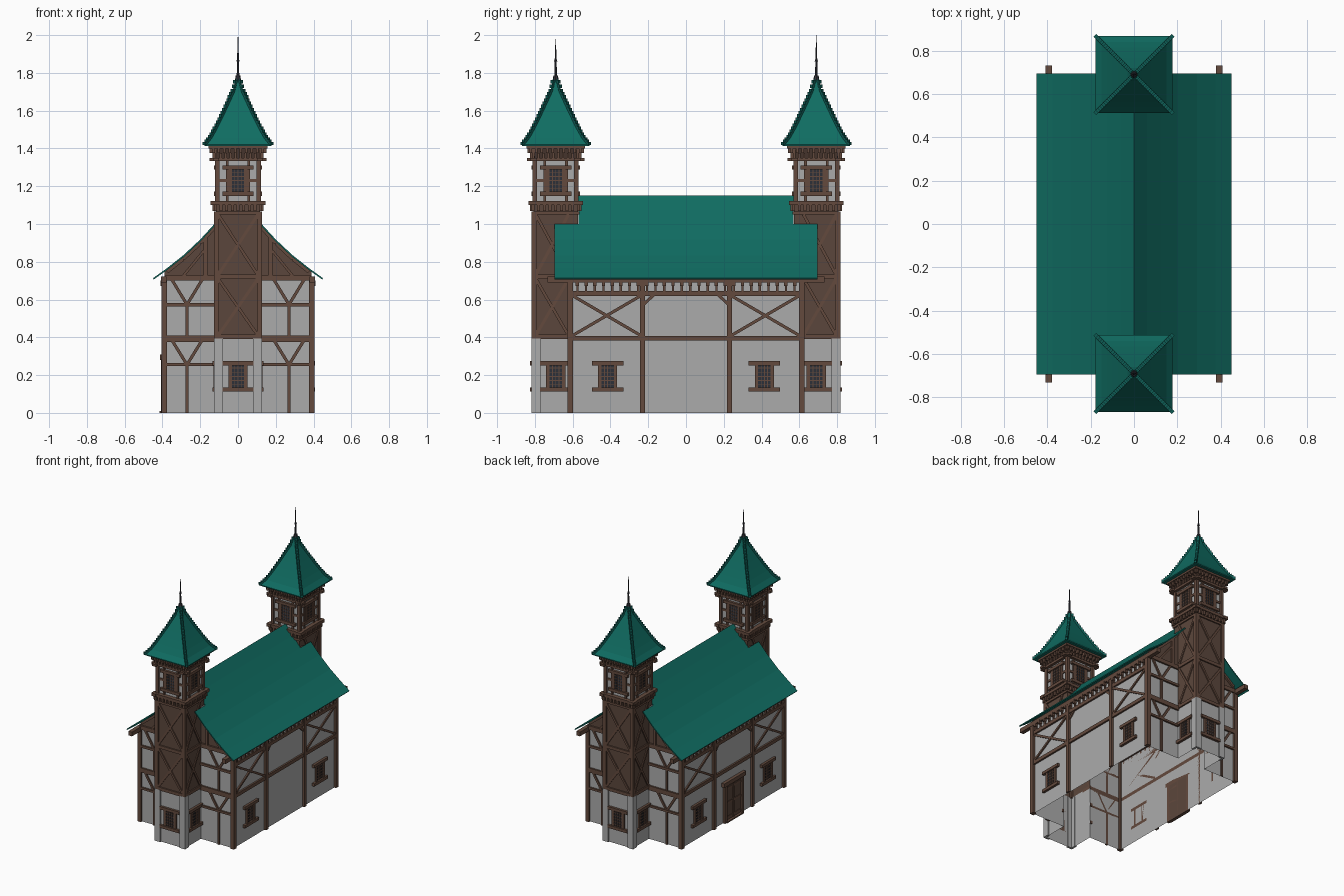
import bpy, bmesh, math
from mathutils import Matrix, Vector

if "Cube" in bpy.data.objects:
    bpy.data.objects.remove(bpy.data.objects["Cube"])

def mat(name, c):
    m = bpy.data.materials.new(name)
    m.diffuse_color = (*c, 1)
    m.use_nodes = True
    m.node_tree.nodes["Principled BSDF"].inputs["Base Color"].default_value = m.diffuse_color
    return m

PLASTER = mat("grey_plaster", (0.41, 0.41, 0.41))
TIMBER = mat("brown_timber", (0.125, 0.068, 0.047))
PANEL = mat("brown_boards", (0.105, 0.062, 0.045))
TEAL = mat("teal_roof", (0.005, 0.152, 0.122))
HIP = mat("dark_teal_tiles", (0.004, 0.105, 0.088))
GLASS = mat("dark_glass", (0.025, 0.03, 0.04))
METAL = mat("dark_metal", (0.035, 0.035, 0.045))

parts = {}
def bm_of(name, m):
    if name not in parts:
        parts[name] = (bmesh.new(), m)
    return parts[name][0]

def T(x, y, z): return Matrix.Translation((x, y, z))
def R(deg, ax='Z'): return Matrix.Rotation(math.radians(deg), 4, ax)

# wall frame: u runs right along the wall, v points outward, z up
def box(name, m, F, u0, u1, v0, v1, z0, z1):
    S = Matrix.Diagonal((u1 - u0, v1 - v0, z1 - z0, 1))
    bmesh.ops.create_cube(bm_of(name, m), size=1,
                          matrix=F @ T((u0 + u1) / 2, -(v0 + v1) / 2, (z0 + z1) / 2) @ S)

def bar(name, m, F, p, q, w, v0, v1):
    du, dz = q[0] - p[0], q[1] - p[1]
    M = F @ T((p[0] + q[0]) / 2, -(v0 + v1) / 2, (p[1] + q[1]) / 2)
    M = M @ Matrix.Rotation(-math.atan2(dz, du), 4, 'Y')
    bmesh.ops.create_cube(bm_of(name, m), size=1,
                          matrix=M @ Matrix.Diagonal((math.hypot(du, dz), v1 - v0, w, 1)))

def poly(name, m, F, pts):
    bm = bm_of(name, m)
    bm.faces.new([bm.verts.new(F @ Vector((u, 0, z))) for u, z in pts])

def rect(name, m, F, u0, u1, z0, z1):
    poly(name, m, F, [(u0, z0), (u1, z0), (u1, z1), (u0, z1)])

def loft(name, m, F, rings):
    # stack of square rings given as (half width, height)
    bm = bm_of(name, m)
    vs = [[bm.verts.new(F @ Vector((a * h, b * h, z)))
           for a, b in ((-1, -1), (1, -1), (1, 1), (-1, 1))] for h, z in rings]
    for lo, hi in zip(vs, vs[1:]):
        for i in range(4):
            j = (i + 1) % 4
            bm.faces.new((lo[i], lo[j], hi[j], hi[i]))

def window(F, u, z):
    box("window_glass", GLASS, F, u - .036, u + .036, .001, .005, z - .062, z + .062)
    for s in (-1, 1):
        c = u + s * .042
        box("window_frames", TIMBER, F, c - .009, c + .009, 0, .012, z - .08, z + .08)
        box("window_frames", TIMBER, F, u - .083, u + .083, 0, .018, z + s * .07 - .011, z + s * .07 + .011)
    for i in (-1, 0, 1):
        box("window_lattice", TIMBER, F, u + i * .017 - .002, u + i * .017 + .002, .004, .009, z - .06, z + .06)
    for i in range(-2, 3):
        box("window_lattice", TIMBER, F, u - .035, u + .035, .004, .009, z + i * .022 - .002, z + i * .022 + .002)

# main roof profile (x, z)
ROOF = [(0, 1.15), (.06, 1.075), (.125, 1.0), (.2, .918), (.29, .834), (.375, .767), (.45, .713)]
SPIRE = [(.178, 1.42), (.15, 1.455), (.125, 1.5), (.1, 1.55), (.076, 1.6), (.053, 1.65), (.03, 1.7), (.011, 1.77)]
roof = bm_of("main_roof", TEAL)
for s in (-1, 1):
    for (xa, za), (xb, zb) in zip(ROOF, ROOF[1:]):
        y = .57 if xb < .13 else .695   # roof stops at the towers near the ridge
        p = [(s * xb, -y, zb), (s * xb, y, zb), (s * xa, y, za), (s * xa, -y, za)]
        roof.faces.new([roof.verts.new(c) for c in (p if s > 0 else p[::-1])])

for end in (0, 1):
    E = R(180 * end)
    # long side wall
    F = E @ R(90) @ T(0, -.39, 0)
    door = end == 1
    rect("side_walls", PLASTER, F, -.612, .612, 0, .74)
    for u in (-.61, -.23, .23, .61):
        box("side_timbers", TIMBER, F, u - .013, u + .013, 0, .016, 0, .71)
    for z in (.395, .632):
        box("side_timbers", TIMBER, F, -.61, .61, 0, .013, z - .013, z + .013)
    box("wall_plates", TIMBER, F, -.732, .732, -.012, .018, .69, .722)
    for s in (-1, 1):
        bar("side_braces", TIMBER, F, (s * .24, .41), (s * .6, .62), .016, 0, .009)
        bar("side_braces", TIMBER, F, (s * .24, .62), (s * .6, .41), .016, 0, .010)
        bar("side_braces", TIMBER, F, (s * .235, .565), (s * .165, .63), .016, 0, .009)
        window(F, s * .415, .193)
    for i in range(26):
        u = -.575 + i * .046
        box("eave_brackets", TIMBER, F, u - .009, u + .009, 0, .02, .672, .7)
        box("eave_brackets", TIMBER, F, u - .006, u + .006, 0, .01, .645, .675)
    if door:
        box("door_leaves", PANEL, F, -.09, .09, 0, .006, 0, .28)
        box("door_frame", TIMBER, F, -.13, .13, 0, .024, .28, .31)
        for c in (-.1, .1):
            box("door_frame", TIMBER, F, c - .014, c + .014, 0, .018, 0, .28)
        box("door_frame", TIMBER, F, -.006, .006, 0, .012, 0, .28)
        for s in (-1, 1):
            for z in (.03, .14, .25):
                box("door_rails", TIMBER, F, s * .048 - .038, s * .048 + .038, 0, .01, z - .009, z + .009)
        box("door_step", TIMBER, F, -.1, .1, 0, .025, 0, .01)

    # gable end, mirrored either side of the tower
    G = E @ T(0, -.612, 0)
    for s in (-1, 1):
        M = G @ Matrix.Diagonal((s, 1, 1, 1))
        rect("gable_walls", PLASTER, M, .117, .39, 0, .71)
        poly("gable_boards", PANEL, M, [(.117, .71), (.39, .71), (.39, .752), (.29, .83),
                                        (.2, .912), (.117, 1.0)])
        box("gable_timbers", TIMBER, M, .376, .406, -.012, .016, 0, .72)
        for z, h in ((.393, .017), (.255, .008), (.573, .009), (.715, .015)):
            box("gable_timbers", TIMBER, M, .12, .39, 0, .013, z - h, z + h)
        for za, zb, zc in ((0, .255, .385), (.41, .573, .705)):
            box("gable_timbers", TIMBER, M, .262, .278, 0, .01, za, zb)
            for u in (.19, .35):
                bar("gable_timbers", TIMBER, M, (.27, zb), (u, zc), .016, 0, .01)
        box("gable_timbers", TIMBER, M, .162, .182, 0, .012, .72, .93)
        for a, b in zip(ROOF[2:5], ROOF[3:6]):
            bar("gable_timbers", TIMBER, M, (a[0], a[1] - .02), (b[0], b[1] - .02), .018, 0, .014)
        bar("gable_timbers", TIMBER, M, (.18, .86), (.29, .725), .014, 0, .009)

    # tower
    C = E @ T(0, -.69, 0)
    for k in range(4):
        W = C @ R(90 * k)
        F = W @ T(0, -.117, 0)
        a, b = {0: (-.117, .117), 1: (-.117, .08), 2: (-.117, .117), 3: (-.08, .117)}[k]
        if k != 2:
            rect("tower_base", PLASTER, F, a, b, 0, .4)
            rect("tower_boards", PANEL, F, a, b, .4, 1.0)
            if k != 3:
                box("tower_corners", PLASTER, F, -.128, -.08, -.005, .011, 0, .395)
            if k != 1:
                box("tower_corners", PLASTER, F, .08, .128, -.005, .011, 0, .395)
            window(F, 0, .193)
            for z in (.402, .72):
                box("tower_beams", TIMBER, F, a, b, 0, .01, z - .012, z + .012)
            for z0, z1 in ((.41, .71), (.73, 1.05)):
                bar("tower_braces", TIMBER, F, (a + .012, z0), (b - .012, z1), .016, 0, .007)
                bar("tower_braces", TIMBER, F, (a + .012, z1), (b - .012, z0), .016, 0, .008)
            if k != 3:
                box("tower_beams", TIMBER, F, -.127, -.1, -.015, .01, .39, 1.06)
            if k != 1:
                box("tower_beams", TIMBER, F, .1, .127, -.015, .01, .39, 1.06)
        rect("tower_boards", PANEL, F, -.117, .117, 1.0, 1.1)
        # bracketed band
        box("tower_band", TIMBER, F, -.145, .145, -.01, .024, 1.1, 1.122)
        box("tower_band", TIMBER, F, -.127, .127, -.01, .01, 1.05, 1.066)
        for i in range(9):
            u = -.12 + i * .03
            box("band_brackets", TIMBER, F, u - .008, u + .008, 0, .019, 1.07, 1.1)
        # upper chamber
        U = W @ T(0, -.11, 0)
        rect("tower_chamber", PLASTER, U, -.11, .11, 1.11, 1.36)
        box("chamber_timbers", TIMBER, U, -.122, -.098, -.012, .012, 1.12, 1.345)
        for s in (-1, 1):
            box("chamber_timbers", TIMBER, U, s * .057 - .007, s * .057 + .007, 0, .008, 1.12, 1.345)
            box("chamber_timbers", TIMBER, U, min(s * .057, s * .11), max(s * .057, s * .11), 0, .007, 1.222, 1.238)
        window(U, 0, 1.23)
        box("chamber_timbers", TIMBER, U, -.152, .152, -.01, .022, 1.333, 1.35)
        for i in range(10):
            u = -.117 + i * .026
            box("cornice_brackets", TIMBER, U, u - .006, u + .006, 0, .026, 1.35, 1.375)
            box("cornice_brackets", TIMBER, U, u * 1.12 - .007, u * 1.12 + .007, 0, .04, 1.375, 1.403)
        box("cornice_rim", TIMBER, U, -.155, .155, -.01, .045, 1.4, 1.42)
        # stepped hip tiles
        H = C @ R(45 + 90 * k)
        for (h0, z0), (h1, z1) in zip(SPIRE, SPIRE[1:]):
            for t in (0, .34, .67):
                r = (h0 + (h1 - h0) * t) * math.sqrt(2)
                z = z0 + (z1 - z0) * t
                box("hip_tiles", HIP, H, -.009, .009, r - .022, r + .004, z - .003, z + .015)
    loft("cornice_flare", PANEL, C, [(.11, 1.35), (.14, 1.415)])
    loft("tower_roof", TEAL, C, [(.1, 1.418), (.178, 1.413)] + SPIRE + [(.001, 1.775)])
    # finial
    top = 2.0 if end else 1.98
    fin = bm_of("finial", METAL)
    for r0, r1, z0, z1 in ((.016, .012, 1.762, 1.785), (.007, .005, 1.785, 1.86),
                           (.009, .006, 1.86, 1.872), (.005, .001, 1.872, top)):
        bmesh.ops.create_cone(fin, cap_ends=True, segments=8, radius1=r0, radius2=r1,
                              depth=z1 - z0, matrix=C @ T(0, 0, (z0 + z1) / 2))

# turn every part into an object
for name, (bm, m) in parts.items():
    if name not in ("main_roof", "side_walls", "gable_walls", "gable_boards", "tower_base",
                    "tower_boards", "tower_chamber"):
        bmesh.ops.recalc_face_normals(bm, faces=bm.faces)
    if name == "main_roof":
        bmesh.ops.remove_doubles(bm, verts=bm.verts, dist=1e-5)
    bm.normal_update()
    me = bpy.data.meshes.new(name)
    bm.to_mesh(me)
    bm.free()
    me.materials.append(m)
    ob = bpy.data.objects.new(name, me)
    bpy.context.collection.objects.link(ob)
    if name == "main_roof":
        mod = ob.modifiers.new("thickness", 'SOLIDIFY')
        mod.thickness = .008
        mod.offset = -1
